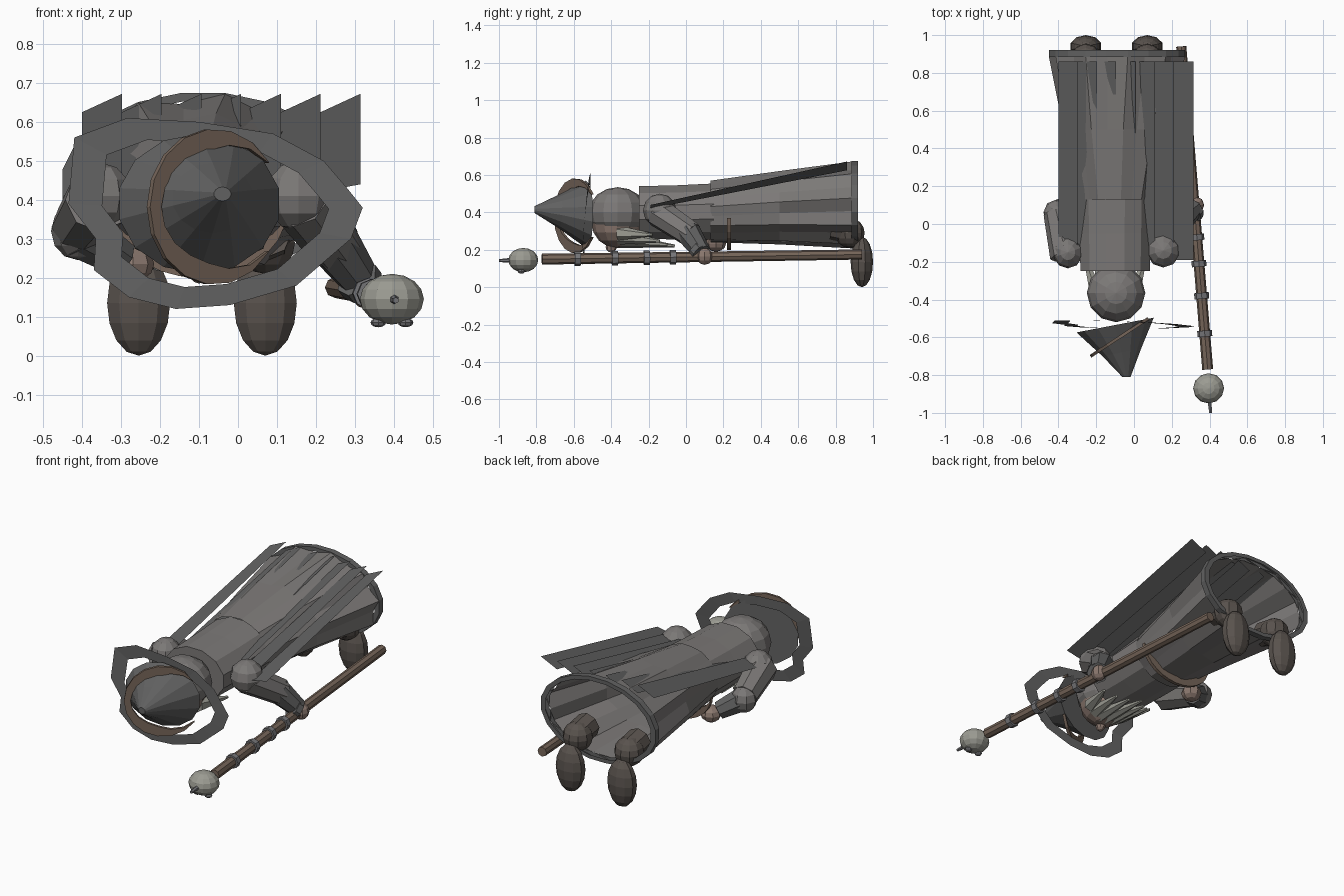
import bpy, math
from mathutils import Vector

if "Cube" in bpy.data.objects:
    bpy.data.objects.remove(bpy.data.objects["Cube"])

def mat(name, c):
    m = bpy.data.materials.new(name)
    m.diffuse_color = (*c, 1)
    m.use_nodes = True
    m.node_tree.nodes["Principled BSDF"].inputs["Base Color"].default_value = m.diffuse_color
    return m

ROBE = mat("robe_cloth", (.20, .19, .185))
DARK = mat("dark_cloth", (.12, .12, .12))
WOOD = mat("wood", (.18, .13, .10))
SKIN = mat("skin", (.26, .19, .16))
BOOT = mat("boot_leather", (.10, .085, .075))
BONE = mat("bone", (.33, .33, .29))
IRON = mat("iron", (.18, .18, .19))

def mesh(name, verts, faces, m):
    me = bpy.data.meshes.new(name)
    me.from_pydata(verts, [], faces)
    ob = bpy.data.objects.new(name, me)
    bpy.context.collection.objects.link(ob)
    me.materials.append(m)
    return ob

def ring(cx, y, cz, rx, rz, n=12, wave=0, tilt=0):
    out = []
    for i in range(n):
        a = 2 * math.pi * (i + .5) / n
        k = 1 + wave * (-1) ** i
        out.append((cx + rx * k * math.cos(a), y + tilt * math.cos(a), cz + rz * k * math.sin(a)))
    return out

def loft(name, rings, m, cap_start=False, cap_end=False):
    n = len(rings[0])
    faces = [(k * n + i, k * n + (i + 1) % n, (k + 1) * n + (i + 1) % n, (k + 1) * n + i)
             for k in range(len(rings) - 1) for i in range(n)]
    if cap_start:
        faces.append(tuple(range(n))[::-1])
    if cap_end:
        faces.append(tuple(range((len(rings) - 1) * n, len(rings) * n)))
    return mesh(name, [p for r in rings for p in r], faces, m)

def ball(name, loc, size, m, seg=12, rings=8):
    bpy.ops.mesh.primitive_uv_sphere_add(segments=seg, ring_count=rings, radius=1, location=loc)
    ob = bpy.context.object
    ob.name, ob.scale = name, size
    ob.data.materials.append(m)
    return ob

def rod(name, a, b, r1, r2, m, n=8):
    a, b = Vector(a), Vector(b)
    bpy.ops.mesh.primitive_cone_add(vertices=n, radius1=r1, radius2=r2, depth=(b - a).length, location=(a + b) / 2)
    ob = bpy.context.object
    ob.name = name
    ob.rotation_euler = (b - a).to_track_quat('Z', 'Y').to_euler()
    ob.data.materials.append(m)
    return ob

def crescent(name, place, a0, a1, outer, inner, thick, m, n=14):
    """Tapered arc; place(u, v, w) maps arc plane and thickness to the world."""
    v, f = [], []
    for i in range(n + 1):
        t = i / n
        a = math.radians(a0 + (a1 - a0) * t)
        k = min(1, 4 * min(t, 1 - t) + .05)
        o = Vector((outer[0] * math.cos(a), outer[1] * math.sin(a)))
        q = o.lerp(Vector((inner[0] * math.cos(a), inner[1] * math.sin(a))), k)
        v += [place(*o, -thick), place(*q, -thick), place(*q, thick), place(*o, thick)]
    for i in range(n):
        for j in range(4):
            f.append((4 * i + j, 4 * i + (j + 1) % 4, 4 * i + 4 + (j + 1) % 4, 4 * i + 4 + j))
    f += [(3, 2, 1, 0), tuple(4 * n + j for j in range(4))]
    return mesh(name, v, f, m)

# Torso and flaring pleated robe skirt
loft("torso", [ring(-.10, -.25, .40, .19, .145), ring(-.10, -.05, .40, .195, .15),
               ring(-.10, .15, .405, .20, .155)], ROBE, True, True)
loft("robe_skirt", [ring(-.10, .13, .405, .195, .165, 20, .01), ring(-.10, .50, .425, .265, .19, 20, .045),
                    ring(-.09, .89, .44, .345, .222, 20, .06)], ROBE)
loft("robe_hem", [ring(-.09, .885, .44, .335, .215, 20), ring(-.09, .885, .44, .365, .237, 20),
                  ring(-.09, .92, .44, .365, .237, 20), ring(-.09, .92, .44, .335, .215, 20)], DARK)

# Cape made of tilted flat strips
for i in range(7):
    x = -.40 + .102 * i
    mesh(f"cape_strip_{i}", [(x, -.19, .42), (x + .102, -.19, .44), (x + .102, .86, .672), (x, .86, .625)],
         [(0, 1, 2, 3)], DARK)

# Belt crescent at the front of the waist
crescent("belt", lambda u, v, w: (-.10 + u, .23 + w, .37 + v), 180, 360, (.225, .17), (.20, .11), .01, WOOD)

# Head, face and beard
ball("face", (-.10, -.37, .345), (.135, .135, .135), SKIN)
ball("hair", (-.095, -.365, .40), (.155, .155, .135), ROBE)
ball("nose", (-.10, -.40, .215), (.025, .03, .03), SKIN, 8, 6)
for i in range(7):
    s = (i - 3) / 3
    rod(f"beard_lock_{i}", (-.10 + .10 * s, -.36, .25 + .04 * s * s),
        (-.10 + .16 * s, -.06 - .12 * abs(s), .22 + .06 * s * s), .04, .008, BONE, 6)

# Hat: cone, loose uneven brim and band
loft("hat_cone", [ring(-.10, -.535, .39, .21, .18, 14, 0, .04), ring(-.065, -.68, .405, .105, .09, 14, 0, .02),
                  ring(-.04, -.81, .415, .022, .018, 14)], DARK, True, True)
edge = [(-.42, .56), (-.285, .61), (-.10, .60), (.09, .57), (.22, .50), (.28, .43), (.32, .38), (.29, .30),
        (.22, .24), (.15, .18), (-.02, .13), (-.16, .12), (-.28, .15), (-.37, .22), (-.365, .30), (-.435, .39)]
brim = [[(-.06 + (x + .06) * k, -.517 - .08 * (.6 - z) - .02 * x, .365 + (z - .365) * k) for x, z in edge]
        for k in (1, .77)]
loft("hat_brim", brim, DARK)
crescent("hat_band", lambda u, v, w: (-.062 + .84 * u + .55 * w, -.59 + .55 * u - .84 * w, .382 + v),
         35, 325, (.2, .2), (.165, .14), .008, WOOD)

# Right arm bent down to the staff
ball("right_shoulder", (.155, -.14, .41), (.09, .09, .09), ROBE, 10, 6)
rod("right_upper_arm", (.16, -.15, .40), (.25, .03, .28), .08, .07, ROBE)
rod("right_forearm", (.24, .01, .295), (.32, .085, .185), .07, .05, DARK)
rod("right_cuff", (.305, .055, .20), (.32, .075, .18), .058, .058, DARK)
ball("right_hand", (.33, .10, .165), (.042, .045, .045), SKIN, 8, 6)

# Left arm bent across toward the belt
ball("left_shoulder", (-.35, -.15, .41), (.08, .085, .085), ROBE, 10, 6)
rod("left_upper_arm", (-.36, -.17, .40), (-.41, .06, .33), .085, .07, ROBE)
ball("left_elbow", (-.41, .06, .32), (.07, .07, .075), ROBE, 8, 6)
rod("left_forearm", (-.41, .05, .32), (-.30, .13, .25), .07, .05, DARK)
ball("left_hand", (-.27, .16, .235), (.055, .055, .045), SKIN, 8, 6)

# Legs and boots
for side, x in (("left", -.255), ("right", .07)):
    rod(f"{side}_leg", (x, .78, .32), (x, .88, .30), .07, .07, BOOT)
    ball(f"{side}_ankle", (x, .875, .29), (.08, .08, .08), BOOT, 10, 8)
    ball(f"{side}_boot", (x, .94, .135), (.085, .06, .135), BOOT, 10, 8)

# Staff with iron collars and a rounded head
A, B = Vector((.25, .94, .175)), Vector((.39, -.77, .15))
along = lambda y: A.lerp(B, (A.y - y) / (A.y - B.y))
rod("staff", A, B, .027, .029, WOOD)
for i, y in enumerate((-.58, -.38, -.21, -.07)):
    rod(f"staff_collar_{i}", along(y - .016), along(y + .016), .039, .039, IRON)
ball("staff_head", (.395, -.87, .145), (.082, .08, .065), BONE)
rod("staff_spike", (.40, -.93, .145), (.405, -1.0, .142), .013, .008, IRON, 6)
for i, x in enumerate((.36, .43)):
    ball(f"staff_eye_{i}", (x, -.88, .085), (.02, .02, .012), IRON, 8, 6)
